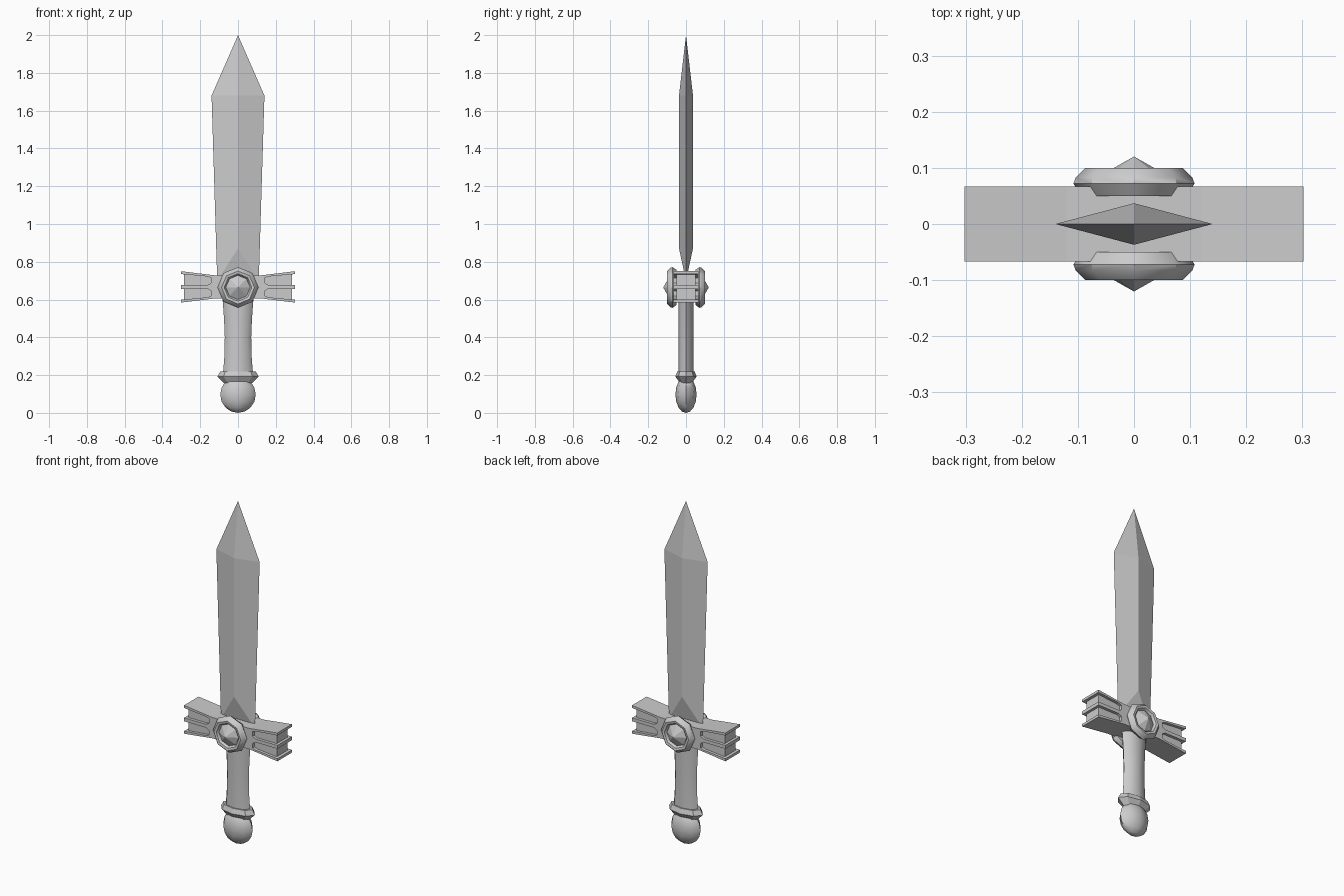
import bpy, math

if "Cube" in bpy.data.objects:
    bpy.data.objects.remove(bpy.data.objects["Cube"])


def make(name, verts, faces, smooth=None):
    import bmesh
    me = bpy.data.meshes.new(name)
    me.from_pydata(verts, [], faces)
    bm = bmesh.new()
    bm.from_mesh(me)
    bmesh.ops.remove_doubles(bm, verts=bm.verts, dist=1e-5)
    bmesh.ops.recalc_face_normals(bm, faces=bm.faces)
    bm.to_mesh(me)
    bm.free()
    ob = bpy.data.objects.new(name, me)
    bpy.context.collection.objects.link(ob)
    if smooth:
        bpy.ops.object.select_all(action='DESELECT')
        ob.select_set(True)
        bpy.context.view_layer.objects.active = ob
        bpy.ops.object.shade_smooth_by_angle(angle=math.radians(smooth))
    return ob


def loft(name, rings, smooth=None, closed=False):
    n, m = len(rings[0]), len(rings)
    verts = [p for r in rings for p in r]
    faces = [(i * n + j, i * n + (j + 1) % n, (i + 1) % m * n + (j + 1) % n, (i + 1) % m * n + j)
             for i in range(m if closed else m - 1) for j in range(n)]
    if not closed:
        faces += [tuple(range(n)), tuple(range((m - 1) * n, m * n))]
    return make(name, verts, faces, smooth)


def octagon(z, rx, ry):
    return [(rx * math.cos(k * math.pi / 4), ry * math.sin(k * math.pi / 4), z) for k in range(8)]


def slab(name, outline, hy):
    return loft(name, [[(x, y, z) for x, z in outline] for y in (-hy, hy)])


# Blade: diamond section with a bevelled root and a pointed tip
t = 0.037
blade = [(-.11, 0, .70), (.11, 0, .70), (0, -t, .87), (0, t, .87),
         (-.14, 0, 1.68), (.14, 0, 1.68), (0, -t, 1.68), (0, t, 1.68), (0, 0, 2)]
faces = []
for f in (0, 1):
    lo, hi = 2 + f, 6 + f
    faces.append((0, 1, lo))
    for s in (0, 1):
        faces += [(s, 4 + s, hi, lo), (4 + s, 8, hi)]
make("blade", blade, faces)

# Crossguard: ribbed outline over a slightly thinner core
right = [(.12, .728), (.302, .75), (.302, .735), (.16, .722), (.142, .715), (.142, .688), (.16, .677),
         (.302, .677), (.302, .657), (.16, .657), (.142, .646), (.142, .619), (.16, .612),
         (.302, .599), (.302, .584), (.12, .606)]
slab("guard_ribs", right + [(-x, z) for x, z in reversed(right)], .067)
core = [(.12, .725), (.286, .743), (.286, .591), (.12, .609)]
slab("guard_core", core + [(-x, z) for x, z in reversed(core)], .05)

# Octagonal medallion rings with pointed gems, front and back
ring = [(.093, .05), (.108, .072), (.104, .083), (.087, .10), (.073, .097), (.064, .085), (.064, .05)]
gem = [(.066, .05), (.066, .083), (.0, .12)]
cz = .664


def around(r, y):
    return [(x, y, cz + z) for x, z, _ in octagon(0, r, r)]


for side, s in (("front", -1), ("back", 1)):
    loft(side + "_medallion_ring", [around(r, s * y) for r, y in ring], 40, closed=True)
    loft(side + "_gem", [around(max(r, 1e-7), s * y) for r, y in gem[:2]] + [around(.0005, s * .12)])

# Grip: waisted octagonal handle
loft("grip", [octagon(*p) for p in ((.20, .08, .039), (.30, .072, .039), (.40, .07, .039),
                                    (.50, .074, .039), (.62, .083, .039))], 50)

# Collar between grip and pommel
loft("collar", [octagon(*p) for p in ((.13, .045, .012), (.192, .109, .056), (.22, .094, .046))])

# Pommel: faceted ellipsoid
bpy.ops.mesh.primitive_uv_sphere_add(segments=8, ring_count=8, radius=1, location=(0, 0, .097))
pommel = bpy.context.object
pommel.name = "pommel"
pommel.scale = (.094, .056, .097)
bpy.ops.object.transform_apply(location=False, rotation=False, scale=True)
bpy.ops.object.shade_smooth_by_angle(angle=math.radians(60))
